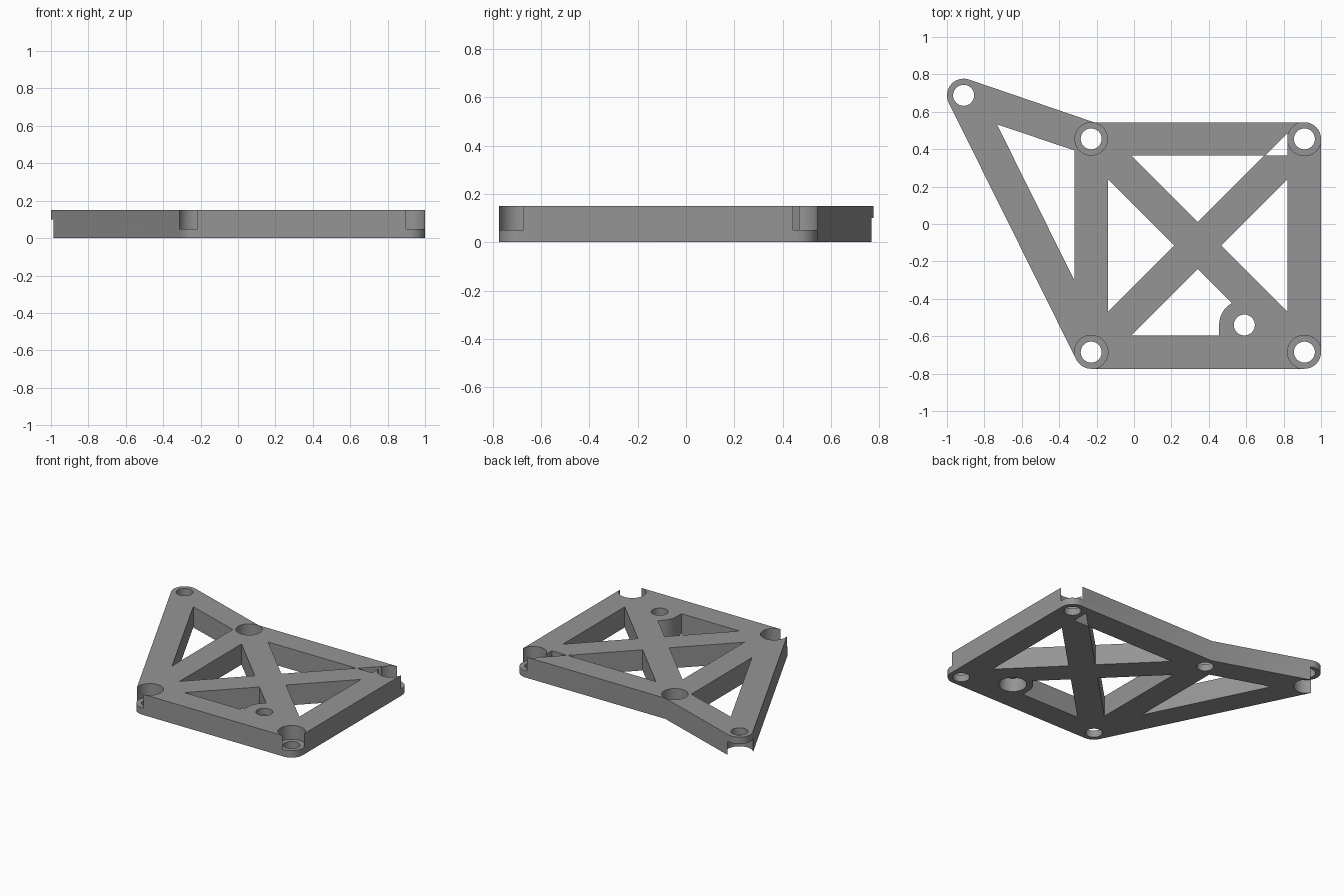
import bpy, bmesh, math

if "Cube" in bpy.data.objects:
    bpy.data.objects.remove(bpy.data.objects["Cube"])

R = 0.089          # rounded end radius, half width of every bar
T = 0.15           # plate thickness
STEP = 0.05        # thickness of the lug left under a counterbore
BL, BR, TR, TL = (-0.229, -0.685), (0.911, -0.685), (0.911, 0.455), (-0.229, 0.455)
TIP = (-0.911, 0.688)
BOSS = (0.59, -0.54)

grey = bpy.data.materials.new("grey plastic")
grey.diffuse_color = (0.3, 0.3, 0.3, 1)
grey.use_nodes = True
grey.node_tree.nodes["Principled BSDF"].inputs["Base Color"].default_value = grey.diffuse_color


def arc(c, r, a0, a1, n=12):
    return [(c[0] + r * math.cos(math.radians(a0 + (a1 - a0) * i / n)),
             c[1] + r * math.sin(math.radians(a0 + (a1 - a0) * i / n))) for i in range(n + 1)]


def prism(name, points, z0, z1):
    bm = bmesh.new()
    face = bm.faces.new([bm.verts.new((x, y, z0)) for x, y in points])
    ext = bmesh.ops.extrude_face_region(bm, geom=[face])
    bmesh.ops.translate(bm, vec=(0, 0, z1 - z0),
                        verts=[v for v in ext["geom"] if isinstance(v, bmesh.types.BMVert)])
    bmesh.ops.recalc_face_normals(bm, faces=bm.faces)
    me = bpy.data.meshes.new(name)
    bm.to_mesh(me)
    bm.free()
    ob = bpy.data.objects.new(name, me)
    bpy.context.collection.objects.link(ob)
    me.materials.append(grey)
    return ob


def disc(name, c, r, z0, z1):
    return prism(name, arc(c, r, 0, 360, 48)[:-1], z0, z1)


def combine(ob, other, operation):
    mod = ob.modifiers.new(operation.lower(), 'BOOLEAN')
    mod.operation, mod.solver, mod.object = operation, 'EXACT', other
    bpy.context.view_layer.objects.active = ob
    bpy.ops.object.modifier_apply(modifier=mod.name)
    bpy.data.objects.remove(other)


# Outer plate: square frame with a triangular arm on the left
a_top = math.degrees(math.atan2(TIP[0] - TL[0], TL[1] - TIP[1])) % 180
a_top = math.degrees(math.atan2(TL[0] - TIP[0], TIP[1] - TL[1]))
a_side = math.degrees(math.atan2(BL[0] - TIP[0], TIP[1] - BL[1])) + 180
outline = (arc(BL, R, a_side, 270) + arc(BR, R, 270, 360) + arc(TR, R, 0, 90)
           + [(-0.214, TL[1] + R)] + arc(TIP, R, a_top, a_side, 20))
plate = prism("bracket_plate", outline, 0, T)

# Windows between the bars and the diagonal cross
x0, x1, y0, y1 = BL[0] + R, BR[0] - R, BL[1] + R, TL[1] - R
cx, cy, d = (x0 + x1) / 2, (y0 + y1) / 2, R * math.sqrt(2)
h = (x1 - x0) / 2
windows = [
    [(cx, cy + d), (cx + h - d, y1), (cx - h + d, y1)],
    [(cx, cy - d), (cx - h + d, y0), (cx + h - d, y0)],
    [(cx - d, cy), (x0, y1 - d), (x0, y0 + d)],
    [(cx + d, cy), (x1, y0 + d), (x1, y1 - d)],
    [(x1 - d + 0.005, y1), (x1, y1), (x1, y1 + d - 0.005)],
    [(-0.733, 0.533), (TL[0] - R, -0.303), (TL[0] - R, 0.393)],
]
for w in windows:
    combine(plate, prism("window_cutter", w, -0.1, T + 0.1), 'DIFFERENCE')

# Boss filling the corner of the lower window
bx, by = BOSS
boss = arc(BOSS, 0.135, 0, 180, 24) + [(bx - 0.135, y0 - 0.03), (bx + 0.135, y0 - 0.03)]
combine(plate, prism("boss", boss, 0, T), 'UNION')

# Bolt holes with open counterbores: above at the frame corners, below at the tip
for c in (BL, BR, TR, TL, TIP):
    r = R - 0.002 if c == TL else R + 0.001
    z0, z1 = (-0.1, T - STEP) if c == TIP else (STEP, T + 0.1)
    combine(plate, disc("counterbore_cutter", c, r, z0, z1), 'DIFFERENCE')
    combine(plate, disc("hole_cutter", c, 0.056, -0.2, T + 0.2), 'DIFFERENCE')
combine(plate, disc("boss_counterbore_cutter", BOSS, 0.092, -0.1, T - STEP), 'DIFFERENCE')
combine(plate, disc("boss_hole_cutter", BOSS, 0.056, -0.2, T + 0.2), 'DIFFERENCE')

plate.select_set(True)
bpy.context.view_layer.objects.active = plate
bpy.ops.object.shade_smooth_by_angle(angle=math.radians(30))
